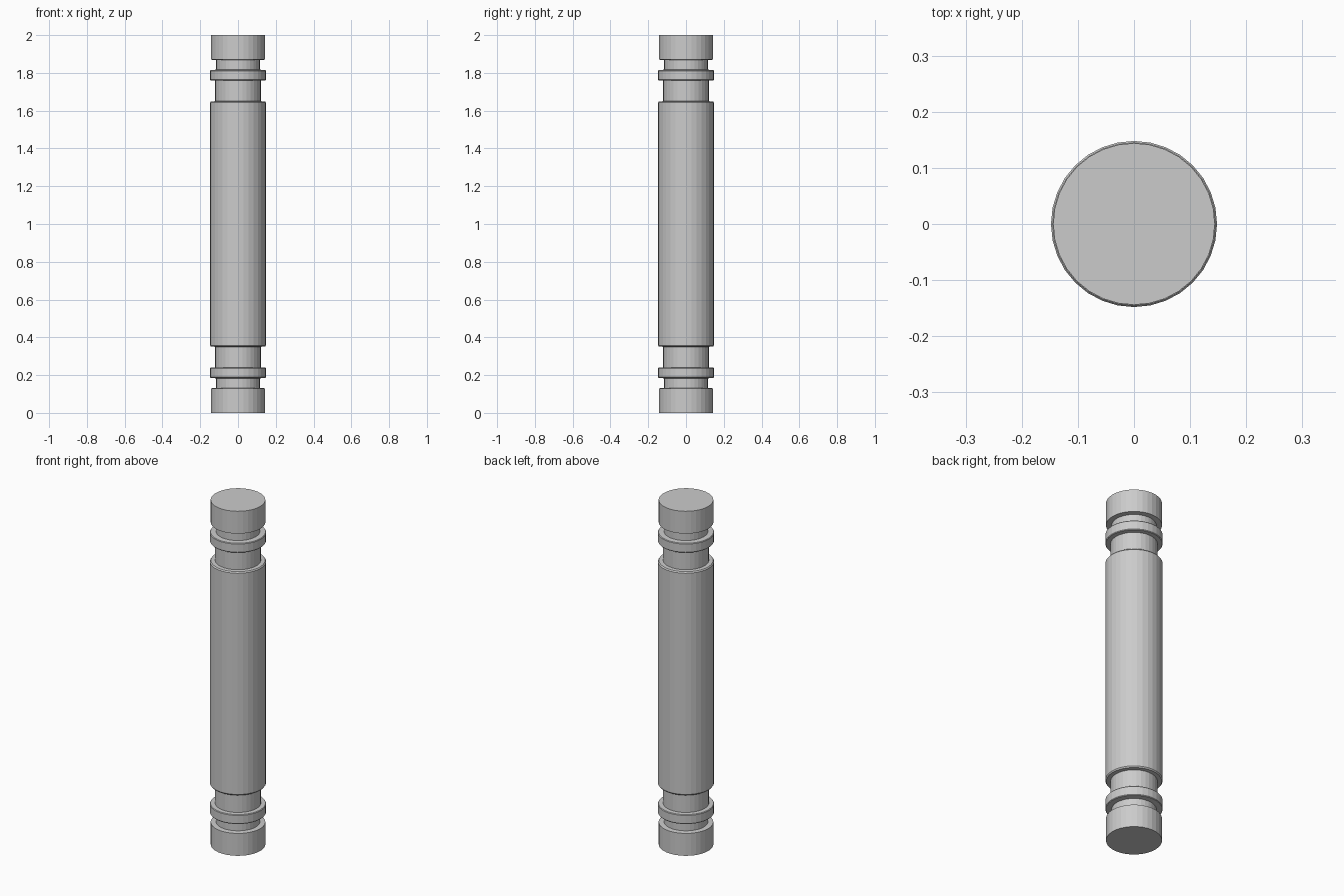
import bpy, bmesh
from math import cos, sin, pi

if "Cube" in bpy.data.objects:
    bpy.data.objects.remove(bpy.data.objects["Cube"])

SEGMENTS = 32

# Lower half of the turned profile (radius, height), base to mid-shaft
half = [
    (0.144, 0.0), (0.144, 0.13),                                   # foot cap
    (0.116, 0.132), (0.116, 0.183),                                # narrow neck
    (0.145, 0.185), (0.148, 0.189), (0.148, 0.236), (0.145, 0.24), # ring
    (0.121, 0.241), (0.121, 0.35),                                 # wide neck
    (0.143, 0.351), (0.148, 0.358),                                # shaft edge
]
# Upper half mirrors the lower one
profile = half + [(r, 2.0 - z) for r, z in reversed(half)]

# Column: lathe the profile with flat facets and closed ends
bm = bmesh.new()
rings = [[bm.verts.new((r * cos(2 * pi * i / SEGMENTS), r * sin(2 * pi * i / SEGMENTS), z))
          for i in range(SEGMENTS)] for r, z in profile]
for low, high in zip(rings, rings[1:]):
    for i in range(SEGMENTS):
        j = (i + 1) % SEGMENTS
        bm.faces.new((low[i], low[j], high[j], high[i]))
bm.faces.new(rings[0][::-1])
bm.faces.new(rings[-1])

mesh = bpy.data.meshes.new("turned_column")
bm.to_mesh(mesh)
bm.free()
column = bpy.data.objects.new("turned_column", mesh)
bpy.context.collection.objects.link(column)
